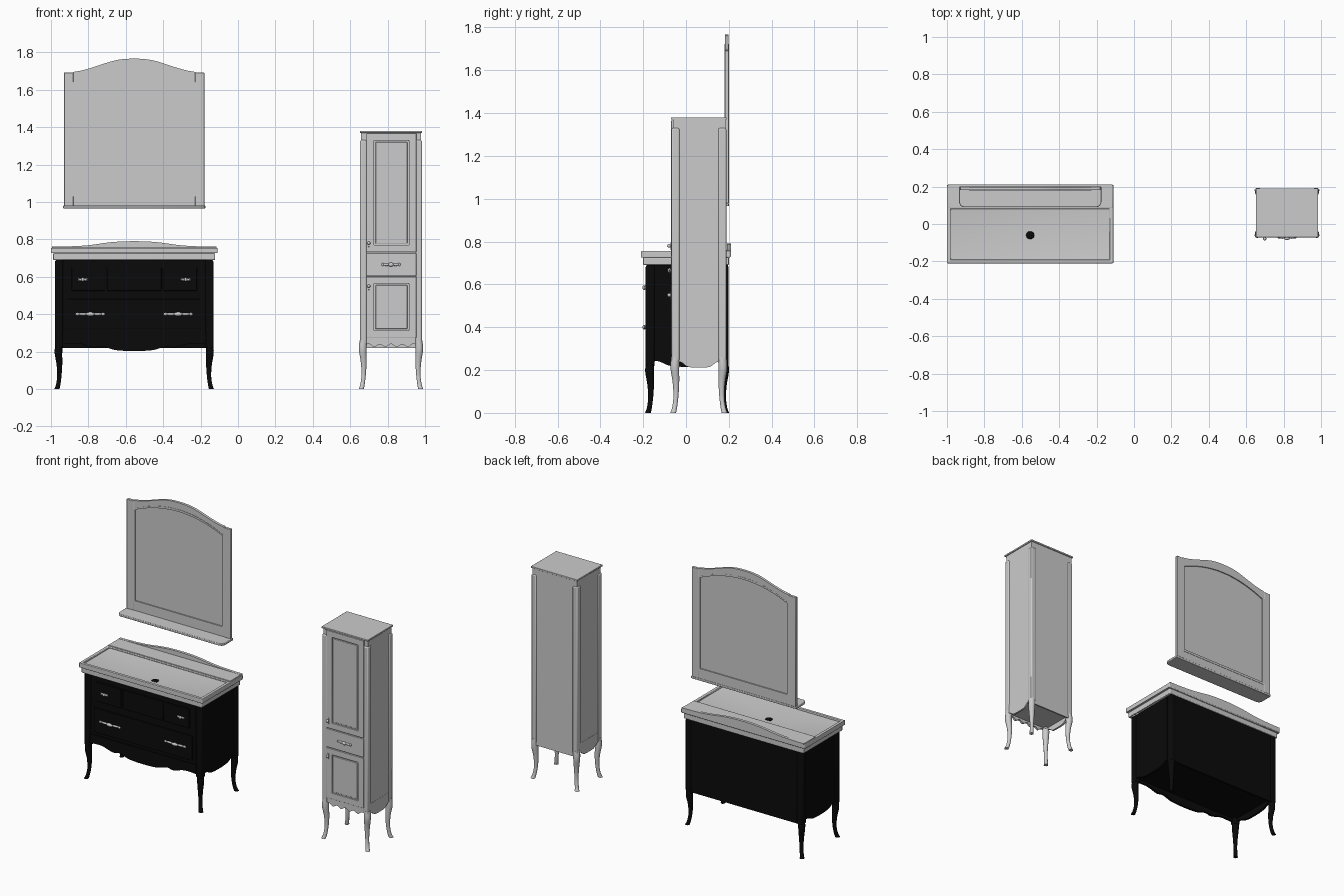
import bpy, bmesh, math
from mathutils import Vector

if "Cube" in bpy.data.objects:
    bpy.data.objects.remove(bpy.data.objects["Cube"])


def material(name, value):
    m = bpy.data.materials.new(name)
    m.use_nodes = True
    col = (value, value, value, 1)
    m.diffuse_color = col
    m.node_tree.nodes["Principled BSDF"].inputs["Base Color"].default_value = col
    return m


GREY = material("pale grey", 0.6)
BLACK = material("black lacquer", 0.003)
SILVER = material("silver", 0.62)


def make(name, verts, faces, mat, bevel=0):
    me = bpy.data.meshes.new(name)
    me.from_pydata(verts, [], faces)
    bm = bmesh.new()
    bm.from_mesh(me)
    bmesh.ops.recalc_face_normals(bm, faces=bm.faces)
    bm.to_mesh(me)
    bm.free()
    me.shade_smooth()
    me.set_sharp_from_angle(angle=math.radians(35))
    me.materials.append(mat)
    ob = bpy.data.objects.new(name, me)
    bpy.context.scene.collection.objects.link(ob)
    if bevel:
        mod = ob.modifiers.new("bevel", "BEVEL")
        mod.width, mod.segments = bevel, 2
    return ob


def place(u, v, w, axis):
    return {"x": (w, u, v), "y": (u, w, v), "z": (u, v, w)}[axis]


def prism(name, pts, axis, a, b, mat, bevel=0):
    n = len(pts)
    verts = [place(u, v, w, axis) for w in (a, b) for u, v in pts]
    faces = [list(range(n)), list(range(n, 2 * n))]
    faces += [(i, (i + 1) % n, n + (i + 1) % n, n + i) for i in range(n)]
    return make(name, verts, faces, mat, bevel)


def ring(name, outer, inner, axis, a, b, mat, bevel=0):
    n = len(outer)
    loops = [(outer, a), (outer, b), (inner, b), (inner, a)]
    verts = [place(u, v, w, axis) for pts, w in loops for u, v in pts]
    faces = [(k * n + i, k * n + (i + 1) % n, (k + 1) % 4 * n + (i + 1) % n, (k + 1) % 4 * n + i)
             for k in range(4) for i in range(n)]
    return make(name, verts, faces, mat, bevel)


def rect(u0, u1, v0, v1):
    return [(u0, v0), (u1, v0), (u1, v1), (u0, v1)]


def box(name, x, y, z, mat, bevel=0):
    return prism(name, rect(*x, *y), "z", *z, mat, bevel)


def smooth(ctrl, steps=6):
    """Catmull-Rom curve through the control points."""
    p = [Vector(c) for c in [ctrl[0], *ctrl, ctrl[-1]]]
    out = []
    for a, b, c, d in zip(p, p[1:], p[2:], p[3:]):
        for k in range(steps):
            t = k / steps
            out.append(tuple(0.5 * (2 * b + (c - a) * t + (2 * a - 5 * b + 4 * c - d) * t * t
                                    + (3 * b - a - 3 * c + d) * t ** 3)))
    return out + [tuple(ctrl[-1])]


def mirrored(centre, half):
    """Curve from a half profile listed from the centre outward."""
    left = [(centre - d, z) for d, z in reversed(half)]
    right = [(centre + d, z) for d, z in half if d > 0]
    return smooth(left + right)


def edged(name, centre, half, flat, axis, a, b, mat):
    """Board with one shaped edge and one straight edge."""
    pts = mirrored(centre, half)
    pts += [(pts[-1][0], flat), (pts[0][0], flat)]
    return prism(name, pts, axis, a, b, mat)


def leg(name, x, y, sx, sy, mat, top):
    """Cabriole leg: rings of (height, outward shift, radius)."""
    rings = smooth([(top, 0, .021), (top * .8, .003, .021), (top * .55, -.002, .016),
                    (top * .3, -.002, .012), (top * .1, .004, .012), (0, .011, .014)], 4)
    n = 12
    verts, faces = [], []
    for z, out, r in rings:
        for i in range(n):
            a = math.tau * (i + .5) / n
            verts.append((x + sx * out + r * math.cos(a), y + sy * out + r * math.sin(a), max(z, 0)))
    for k in range(len(rings) - 1):
        faces += [(k * n + i, k * n + (i + 1) % n, (k + 1) * n + (i + 1) % n, (k + 1) * n + i)
                  for i in range(n)]
    faces += [list(range(n)), list(range(len(verts) - n, len(verts)))]
    return make(name, verts, faces, mat)


def blob(name, at, size, mat):
    bm = bmesh.new()
    bmesh.ops.create_uvsphere(bm, u_segments=12, v_segments=8, radius=1)
    verts = [tuple(a + s * c for a, s, c in zip(at, size, v.co)) for v in bm.verts]
    faces = [[v.index for v in f.verts] for f in bm.faces]
    bm.free()
    return make(name, verts, faces, mat)


def pull(name, x, y, z, half):
    """Ornate handle: central boss, tapering leaves and end beads."""
    blob(name + "_boss", (x, y - .004, z), (half * .3, .009, .011), SILVER)
    for s in (-1, 1):
        blob(name + "_leaf", (x + s * half * .5, y, z), (half * .36, .006, .007), SILVER)
        blob(name + "_bead", (x + s * half * .88, y, z), (half * .14, .005, .008), SILVER)


# Vanity cabinet
VX = -.555
box("vanity_body", (-.972, -.138), (-.178, .195), (.26, .69), BLACK)
for sx in (-1, 1):
    for sy, y in ((-1, -.167), (1, .177)):
        x = VX + sx * .402
        box("vanity_post", (x - .021, x + .021), (y - .021, y + .021), (.22, .69), BLACK, .008)
        leg("vanity_leg", x, y, sx, sy, BLACK, .24)
    x = VX + sx * .41
    edged("vanity_side_apron", .005, [(0, .215), (.08, .22), (.13, .24), (.16, .24)], .3, "x",
          x - .007, x + .007, BLACK)
edged("vanity_front_apron", VX, [(0, .203), (.1, .208), (.17, .228), (.22, .222), (.3, .243), (.39, .24)],
      .3, "y", -.184, -.17, BLACK)
box("vanity_back_apron", (-.95, -.16), (.183, .195), (.22, .3), BLACK)

# Vanity drawers and handles
for x0, x1, z0, z1 in ((-.89, -.71, .525, .65), (-.7, -.41, .525, .65), (-.4, -.22, .525, .65),
                       (-.91, -.2, .32, .48)):
    box("vanity_drawer", (x0, x1), (-.186, -.176), (z0, z1), BLACK, .003)
for s in (-1, 1):
    pull("vanity_knob", VX + s * .275, -.191, .585, .026)
    pull("vanity_pull", VX + s * .235, -.191, .4, .077)

# Washbasin with hipped bowl, rear ledge and shaped upstand
bowl = rect(-.98, -.13, -.19, .08)
ring("basin_skirt", rect(-.988, -.122, -.2, .2), bowl, "z", .69, .726, GREY, .004)
ring("basin_rim", rect(-1, -.11, -.21, .21), bowl, "z", .726, .755, GREY, .005)
DRAIN = (VX, -.06, .694)
make("basin_bowl", [(x, y, .745) for x, y in bowl] + [DRAIN],
     [(i, (i + 1) % 4, 4) for i in range(4)], GREY)
box("basin_ledge", (-.995, -.115), (.085, .208), (.752, .76), GREY, .002)
edged("basin_upstand", VX, [(0, .79), (.12, .785), (.25, .768), (.36, .762), (.44, .761)], .75, "y",
      .192, .21, GREY)
blob("basin_drain", (VX, -.06, .7), (.022, .022, .007), BLACK)

# Mirror frame
for s in (-1, 1):
    x = VX + s * .35
    box("mirror_stile", (x - .025, x + .025), (.181, .2), (.978, 1.692), GREY, .003)
box("mirror_bottom_rail", (-.88, -.23), (.183, .198), (.978, 1.035), GREY)


def opening(half, bottom, spring, peak):
    """Arched outline, from lower left round to the upper left."""
    arch = [(VX + half * u, spring + (peak - spring) * (1 - u * u))
            for u in (1 - k / 10 for k in range(21))]
    return [(VX - half, bottom), (VX + half, bottom)] + arch


top = mirrored(VX, [(0, 1.766), (.1, 1.757), (.22, 1.72), (.28, 1.703), (.327, 1.695)])
under = [(x, z) for x, z in reversed(opening(.327, 1, 1.635, 1.72)[2:])]
prism("mirror_arch", top + under[::-1], "y", .182, .199, GREY)
ring("mirror_bead", opening(.327, 1.03, 1.64, 1.722), opening(.314, 1.045, 1.637, 1.708), "y",
     .18, .2, GREY)
prism("mirror_glass", opening(.32, 1.04, 1.638, 1.715), "y", .187, .193, GREY)

# Mirror shelf with rounded front corners
shelf = [(-.935, .2), (-.935, .115), (-.928, .098), (-.912, .09),
         (-.198, .09), (-.182, .098), (-.175, .115), (-.175, .2)]
prism("mirror_shelf", shelf, "z", .965, .98, GREY, .003)

# Tall cabinet
TX = .818
box("tall_body", (.657, .979), (-.06, .184), (.25, 1.37), GREY)
box("tall_top", (.651, .985), (-.071, .19), (1.369, 1.38), GREY, .002)
for sx in (-1, 1):
    for sy, y in ((-1, -.049), (1, .169)):
        x = TX + sx * .148
        box("tall_post", (x - .018, x + .018), (y - .019, y + .019), (.24, 1.33), GREY, .007)
        leg("tall_leg", x, y, sx, sy, GREY, .26)
    x = TX + sx * .156
    edged("tall_side_apron", .06, [(0, .212), (.05, .215), (.08, .235), (.11, .245)], .3, "x",
          x - .006, x + .006, GREY)
edged("tall_front_apron", TX, [(0, .24), (.03, .225), (.06, .238), (.09, .225), (.11, .238), (.145, .25)],
      .28, "y", -.064, -.05, GREY)
box("tall_back_apron", (.68, .955), (.174, .184), (.22, .28), GREY)

# Tall cabinet doors, drawer and handles
for name, z0, z1 in (("upper", .731, 1.366), ("lower", .275, .601)):
    inner = (.727, .913, z0 + .038, z1 - .038)
    ring(name + "_door_frame", rect(.686, .954, z0, z1), rect(*inner), "y", -.07, -.058, GREY, .002)
    box(name + "_door_panel", (.735, .905), (-.065, -.058), (z0 + .046, z1 - .046), GREY, .003)
box("tall_drawer", (.686, .954), (-.07, -.058), (.606, .726), GREY, .002)
pull("tall_drawer_pull", TX, -.073, .665, .05)
for z in (.78, .55):
    blob("door_knob", (.699, -.079, z), (.009, .009, .009), SILVER)
    box("door_knob_plate", (.694, .704), (-.073, -.069), (z - .02, z + .016), SILVER, .001)
